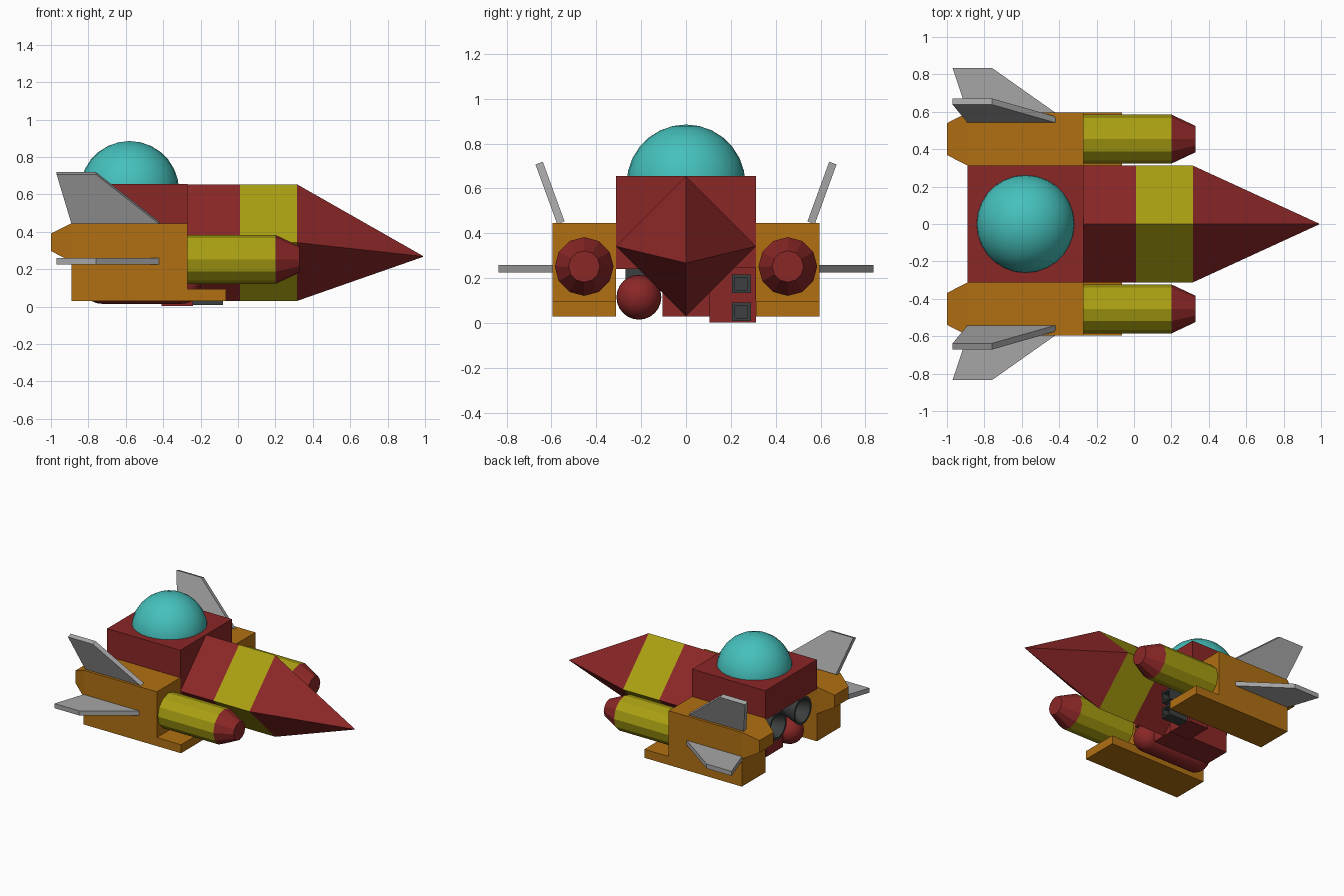
import bpy, bmesh
from math import cos, sin, pi, radians
from mathutils import Vector, Matrix

if "Cube" in bpy.data.objects:
    bpy.data.objects.remove(bpy.data.objects["Cube"])


def material(name, r, g, b):
    m = bpy.data.materials.new(name)
    m.use_nodes = True
    m.diffuse_color = (r, g, b, 1)
    m.node_tree.nodes["Principled BSDF"].inputs["Base Color"].default_value = (r, g, b, 1)
    return m


RED = material("deep red", 0.26, 0.02, 0.02)
YELLOW = material("olive yellow", 0.40, 0.35, 0.006)
ORANGE = material("burnt orange", 0.44, 0.16, 0.006)
TEAL = material("teal glass", 0.06, 0.53, 0.50)
GREY = material("light grey", 0.38, 0.38, 0.38)
DARK = material("dark grey", 0.045, 0.05, 0.05)


def finish(name, bm, mats, smooth=None):
    bmesh.ops.recalc_face_normals(bm, faces=bm.faces)
    me = bpy.data.meshes.new(name)
    bm.to_mesh(me)
    bm.free()
    for m in mats:
        me.materials.append(m)
    ob = bpy.data.objects.new(name, me)
    bpy.context.collection.objects.link(ob)
    if smooth:
        bpy.ops.object.select_all(action='DESELECT')
        bpy.context.view_layer.objects.active = ob
        ob.select_set(True)
        bpy.ops.object.shade_smooth_by_angle(angle=radians(smooth))
    return ob


def loft(name, rings, mats, smooth=None, caps=True):
    """Skin a row of rings; section i takes material i (or the last one)."""
    bm = bmesh.new()
    loops = [[bm.verts.new(p) for p in ring] for ring in rings]
    n = len(loops[0])
    last = len(mats) - 1
    for i, (a, b) in enumerate(zip(loops, loops[1:])):
        for j in range(n):
            k = (j + 1) % n
            bm.faces.new((a[j], a[k], b[k], b[j])).material_index = min(i, last)
    if caps:
        bm.faces.new(loops[0])
        bm.faces.new(loops[-1]).material_index = last
    bmesh.ops.remove_doubles(bm, verts=bm.verts, dist=0.0005)
    return finish(name, bm, mats, smooth)


def circle(x, y, z, r, n=12):
    return [(x, y + r * cos(2 * pi * i / n), z + r * sin(2 * pi * i / n)) for i in range(n)]


def rect(x, y0, y1, z0, z1):
    return [(x, y0, z0), (x, y1, z0), (x, y1, z1), (x, y0, z1)]


def box(name, x0, x1, y0, y1, z0, z1, mat):
    return loft(name, [rect(x0, y0, y1, z0, z1), rect(x1, y0, y1, z0, z1)], [mat])


# Diamond hull with a yellow band and pointed nose
def diamond(x, r=0.312, z=0.342):
    return circle(x, 0, z, r, 4)


loft("hull", [diamond(-0.4), diamond(0.01), diamond(0.315), diamond(0.99, 0.002, 0.268)],
     [RED, YELLOW, RED])

# Rear cabin: overhanging roof block, recessed body and keel
box("cabin_block", -0.89, -0.27, -0.312, 0.312, 0.43, 0.655, RED)
box("lower_body", -0.75, -0.27, -0.312, 0.312, 0.24, 0.43, RED)
box("keel", -0.75, -0.27, -0.105, 0.105, 0.03, 0.24, RED)

# Dome
bm = bmesh.new()
bmesh.ops.create_uvsphere(bm, u_segments=28, v_segments=14, radius=0.265,
                          matrix=Matrix.Translation((-0.58, 0, 0.62)))
finish("dome", bm, [TEAL], 40)

# Hanging tank with round ends and its bracket
rings = []
for i in range(13):
    a = pi * i / 12
    x = -0.3 if i < 6 else -0.73
    rings.append(circle(x + 0.1 * cos(a), -0.21, 0.115, max(0.1 * sin(a), 0.001), 24))
    if i == 6:
        rings.insert(-1, circle(-0.3, -0.21, 0.115, 0.1, 24))
loft("tank", rings, [RED], 40)
box("tank_bracket", -0.68, -0.35, -0.27, -0.15, 0.14, 0.245, DARK)

# Gun housing with two square barrels, each with a hollow muzzle
box("gun_housing", -0.41, -0.24, 0.105, 0.312, 0.003, 0.25, RED)
for n, z in (("lower", 0.05), ("upper", 0.175)):
    def muzzle(x, h):
        return rect(x, 0.247 - h, 0.247 + h, z - h, z + h)
    loft(n + "_gun", [muzzle(-0.26, 0.042), muzzle(-0.08, 0.042), muzzle(-0.08, 0.028),
                      muzzle(-0.14, 0.028)], [DARK])


# Swept fin: span runs along +y from the root, then tilts up about x
def fin(name, y, z, tilt, side, shift):
    outline = [(-0.42, 0), (-0.76, 0.24), (-0.97, 0.24), (-0.89, 0)]
    scale = 1.18 if tilt else 1
    rot = Matrix.Rotation(tilt, 3, 'X')
    rings = []
    for t in (-0.0175, 0.0175):
        ring = []
        for px, s in outline:
            p = rot @ Vector((px + shift, s * scale, t))
            ring.append((p.x, side * (p.y + y), p.z + z))
        rings.append(ring)
    loft(name, rings, [GREY])


# Side pods, mirrored
for label, s in (("left", 1), ("right", -1)):
    y = s * 0.454
    box(label + "_pod", -0.89, -0.27, y - 0.142, y + 0.142, 0.03, 0.445, ORANGE)
    box(label + "_pod_step", -0.28, -0.065, y - 0.142, y + 0.142, 0.03, 0.095, ORANGE)
    loft(label + "_pod_tail", [rect(-0.88, y - 0.142, y + 0.142, 0.24, 0.445),
                               rect(-0.89, y - 0.142, y + 0.142, 0.24, 0.445),
                               rect(-1.0, y - 0.085, y + 0.085, 0.297, 0.39)], [ORANGE])
    loft(label + "_booster", [circle(-0.28, y, 0.252, 0.131), circle(0.2, y, 0.252, 0.131),
                              circle(0.33, y, 0.252, 0.07)], [YELLOW, RED])
    fin(label + "_side_fin", 0.595, 0.242, 0, s, 0)
    fin(label + "_upper_fin", 0.558, 0.447, radians(70), s, 0.0)
    # Flared exhaust tucked under the roof block
    loft(label + "_exhaust", [circle(-0.74, s * 0.15, 0.325, 0.06, 20),
                              circle(-0.885, s * 0.15, 0.325, 0.105, 20),
                              circle(-0.885, s * 0.15, 0.325, 0.09, 20),
                              circle(-0.77, s * 0.15, 0.325, 0.045, 20)], [DARK], 40)
